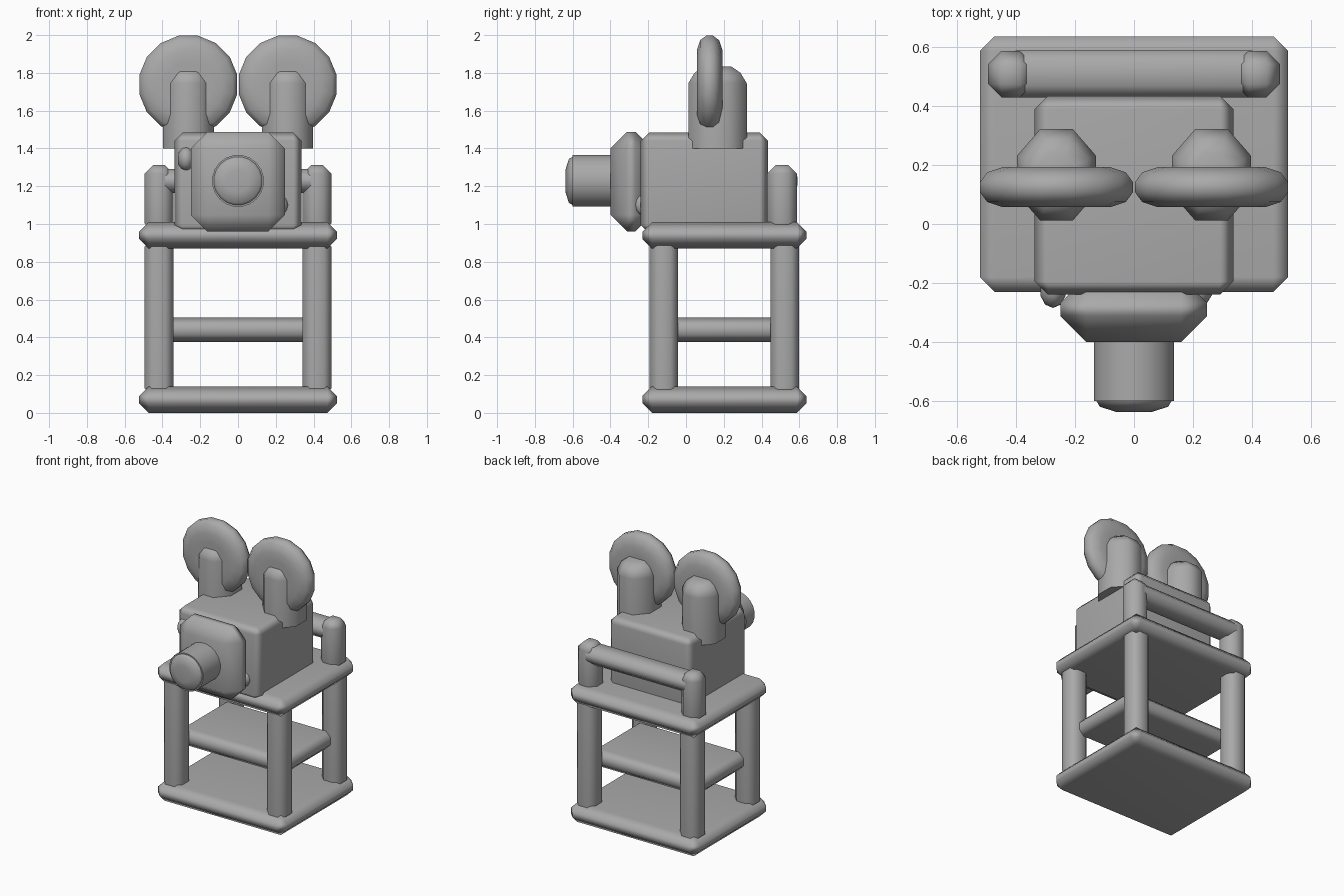
import bpy, bmesh, math
from mathutils import Matrix, Vector

if "Cube" in bpy.data.objects:
    bpy.data.objects.remove(bpy.data.objects["Cube"])

grey = bpy.data.materials.new("plain_grey")
grey.diffuse_color = (0.4, 0.4, 0.4, 1)
grey.use_nodes = True
grey.node_tree.nodes["Principled BSDF"].inputs["Base Color"].default_value = grey.diffuse_color


def finish(name, bm, angle=50):
    bmesh.ops.recalc_face_normals(bm, faces=bm.faces)
    mesh = bpy.data.meshes.new(name)
    bm.to_mesh(mesh)
    bm.free()
    mesh.materials.append(grey)
    ob = bpy.data.objects.new(name, mesh)
    bpy.context.collection.objects.link(ob)
    bpy.ops.object.select_all(action='DESELECT')
    ob.select_set(True)
    bpy.context.view_layer.objects.active = ob
    bpy.ops.object.shade_smooth_by_angle(angle=math.radians(angle))
    ob.modifiers.new("weighted", 'WEIGHTED_NORMAL').keep_sharp = True
    return ob


def box(name, x, y, z, bevel):
    """Chamfered box from min/max pairs."""
    lo, hi = Vector((x[0], y[0], z[0])), Vector((x[1], y[1], z[1]))
    bm = bmesh.new()
    bmesh.ops.create_cube(bm, size=1)
    for v in bm.verts:
        v.co = (lo + hi) / 2 + v.co * (hi - lo)
    bmesh.ops.bevel(bm, geom=bm.edges[:], offset=bevel, segments=1,
                    affect='EDGES', clamp_overlap=True)
    return finish(name, bm)


def lathe(name, profile, sides, matrix):
    """Stack of rings (radius, height) about the local z axis, capped."""
    bm = bmesh.new()
    rings = []
    for r, h in profile:
        rings.append([bm.verts.new(matrix @ Vector((
            r * math.cos(math.tau * (i + .5) / sides),
            r * math.sin(math.tau * (i + .5) / sides), h))) for i in range(sides)])
    for a, b in zip(rings, rings[1:]):
        for i in range(sides):
            j = (i + 1) % sides
            bm.faces.new((a[i], a[j], b[j], b[i]))
    bm.faces.new(rings[0])
    bm.faces.new(rings[-1])
    return finish(name, bm)


def knob(name, loc, scale):
    bm = bmesh.new()
    bmesh.ops.create_icosphere(bm, subdivisions=2, radius=1,
                               matrix=Matrix.Translation(loc) @ Matrix.Diagonal((*scale, 1)))
    return finish(name, bm)


# Cart trays and middle shelf
box("bottom_tray", (-.523, .523), (-.23, .637), (0, .14), .05)
box("top_tray", (-.523, .523), (-.23, .637), (.87, 1.01), .05)
box("middle_shelf", (-.44, .44), (-.08, .485), (.375, .505), .04)

# Legs and handle posts, mirrored left and right
for side, s in (("left", -1), ("right", 1)):
    xs = sorted((s * .342, s * .495))
    box(f"front_leg_{side}", xs, (-.192, -.042), (.09, .92), .04)
    box(f"back_leg_{side}", xs, (.447, .598), (.09, .92), .04)
    box(f"handle_post_{side}", xs, (.43, .587), (.96, 1.312), .045)

# Push handle
box("handle_rail", (-.44, .44), (.43, .59), (1.165, 1.29), .04)

# Camera body and front housing
box("camera_body", (-.337, .337), (-.24, .435), (.95, 1.485), .045)
box("front_housing", (-.25, .248), (-.40, -.18), (.96, 1.488), .088)

# Lens barrel with a stepped, rounded front
to_front = Matrix.Translation((0, 0, 1.228)) @ Matrix.Rotation(math.pi / 2, 4, 'X')
lathe("lens", [(.138, .35), (.138, .60), (.129, .60), (.118, .62), (.06, .638)],
      20, to_front)

# Side knobs
knob("upper_knob", (-.275, -.225, 1.345), (.045, .06, .065))
knob("lower_knob", (.225, -.225, 1.10), (.042, .05, .055))

# Film reels and their supports
for side, s in (("left", -1), ("right", 1)):
    to_reel = Matrix.Translation((s * .263, .125, 1.738)) @ Matrix.Rotation(math.pi / 2, 4, 'X')
    lathe(f"reel_{side}", [(.12, -.068), (.185, -.068), (.24, -.05), (.264, -.018),
                           (.264, .018), (.24, .05), (.185, .068), (.12, .068)], 16, to_reel)
    to_arm = Matrix.Translation((s * .263, .167, 0)) @ Matrix.Diagonal((.135, .155, 1, 1))
    lathe(f"reel_support_{side}", [(1.08, 1.40), (1.08, 1.745), (.85, 1.80), (.5, 1.835)],
          8, to_arm)
